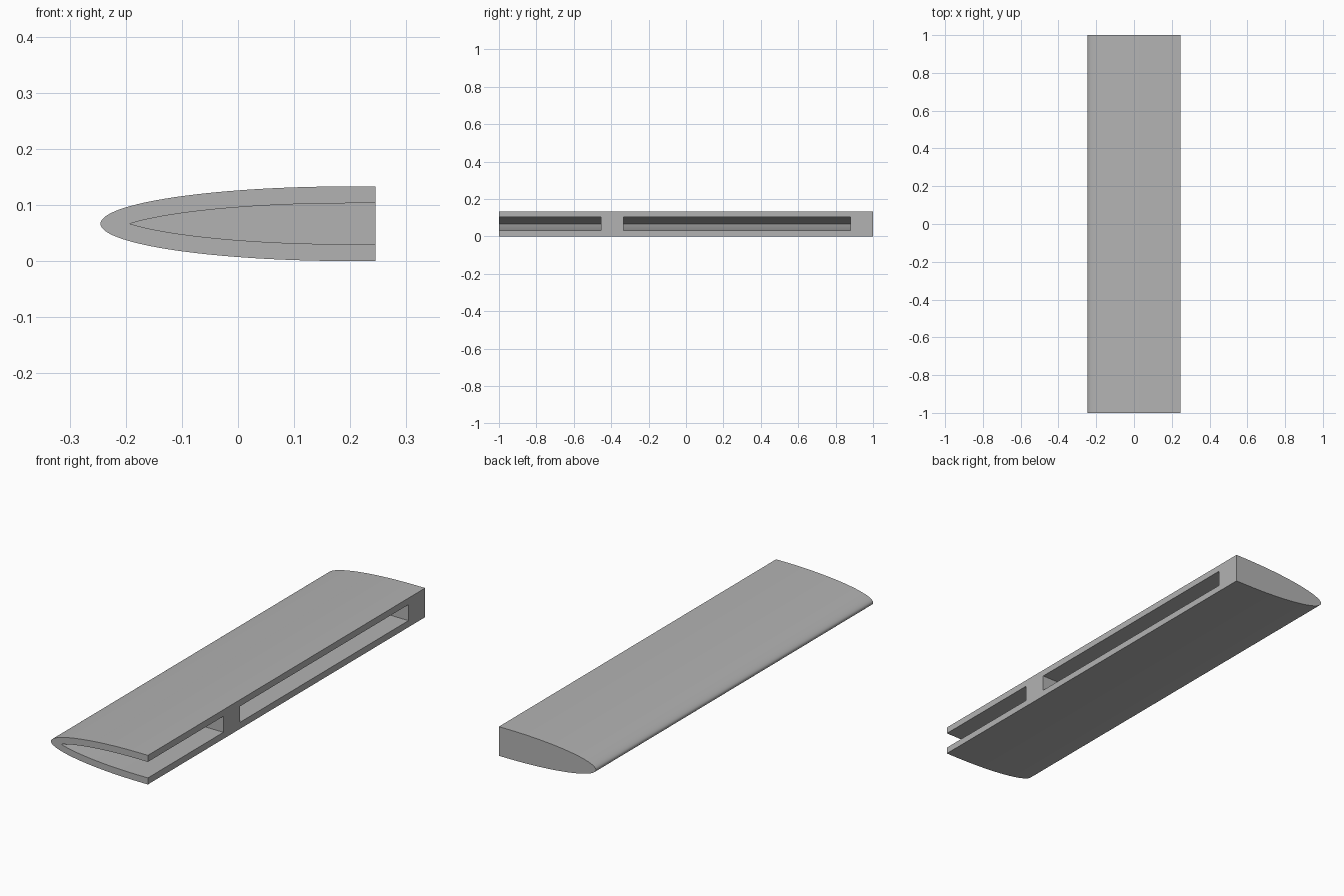
import bpy
import bmesh
from math import cos, sin, pi, hypot, acos, sqrt

if "Cube" in bpy.data.objects:
    bpy.data.objects.remove(bpy.data.objects["Cube"])

A, B = 0.445, 0.0665      # half axes of the elliptical nose
CX, CZ = 0.2, 0.0665      # ellipse centre
BACK = 0.245              # flat rear edge
WALL = 0.03               # shell thickness
STEPS = 40

grey = bpy.data.materials.new("plain grey")
grey.use_nodes = True
colour = (0.45, 0.45, 0.45, 1)
grey.diffuse_color = colour
grey.node_tree.nodes["Principled BSDF"].inputs["Base Color"].default_value = colour


def section(inset, back):
    """Closed nose section, offset inwards by inset."""
    start = 0
    if inset:  # angle where the two offset halves meet in a point
        k = (inset / B**2) ** 2
        start = acos(sqrt((1 / B**2 - k) / (1 / B**2 - 1 / A**2)))
    upper = []
    for i in range(STEPS + 1):
        t = start + (pi / 2 - start) * i / STEPS
        nx, nz = cos(t) / A, sin(t) / B
        n = hypot(nx, nz)
        upper.append((CX - A * cos(t) + inset * nx / n, B * sin(t) - inset * nz / n))
    upper[0] = (upper[0][0], 0)
    upper.append((back, upper[-1][1]))
    lower = [(x, -z) for x, z in reversed(upper[1:])]
    return [(x, CZ + z) for x, z in upper + lower]


def prism(name, outline, y0, y1):
    """Extrude a section along y."""
    bm = bmesh.new()
    face = bm.faces.new([bm.verts.new((x, y0, z)) for x, z in outline])
    new = bmesh.ops.extrude_face_region(bm, geom=[face])["geom"]
    bmesh.ops.translate(bm, vec=(0, y1 - y0, 0),
                        verts=[v for v in new if isinstance(v, bmesh.types.BMVert)])
    bmesh.ops.recalc_face_normals(bm, faces=bm.faces)
    mesh = bpy.data.meshes.new(name)
    bm.to_mesh(mesh)
    bm.free()
    mesh.materials.append(grey)
    obj = bpy.data.objects.new(name, mesh)
    bpy.context.collection.objects.link(obj)
    return obj


# Solid wing body
body = prism("wing_body", section(0, BACK), -1, 1)
bpy.context.view_layer.objects.active = body
body.select_set(True)

# Hollow pockets: one open at the front end, one closed at both ends
for name, y0, y1 in (("front_pocket", -1.1, -0.455), ("long_pocket", -0.335, 0.88)):
    cutter = prism(name, section(WALL, BACK + 0.1), y0, y1)
    cutter.hide_render = True
    mod = body.modifiers.new(name, "BOOLEAN")
    mod.operation = "DIFFERENCE"
    mod.solver = "EXACT"
    mod.object = cutter
    bpy.ops.object.modifier_apply(modifier=mod.name)
    bpy.data.objects.remove(cutter)

bpy.ops.object.shade_smooth_by_angle(angle=pi / 6)
